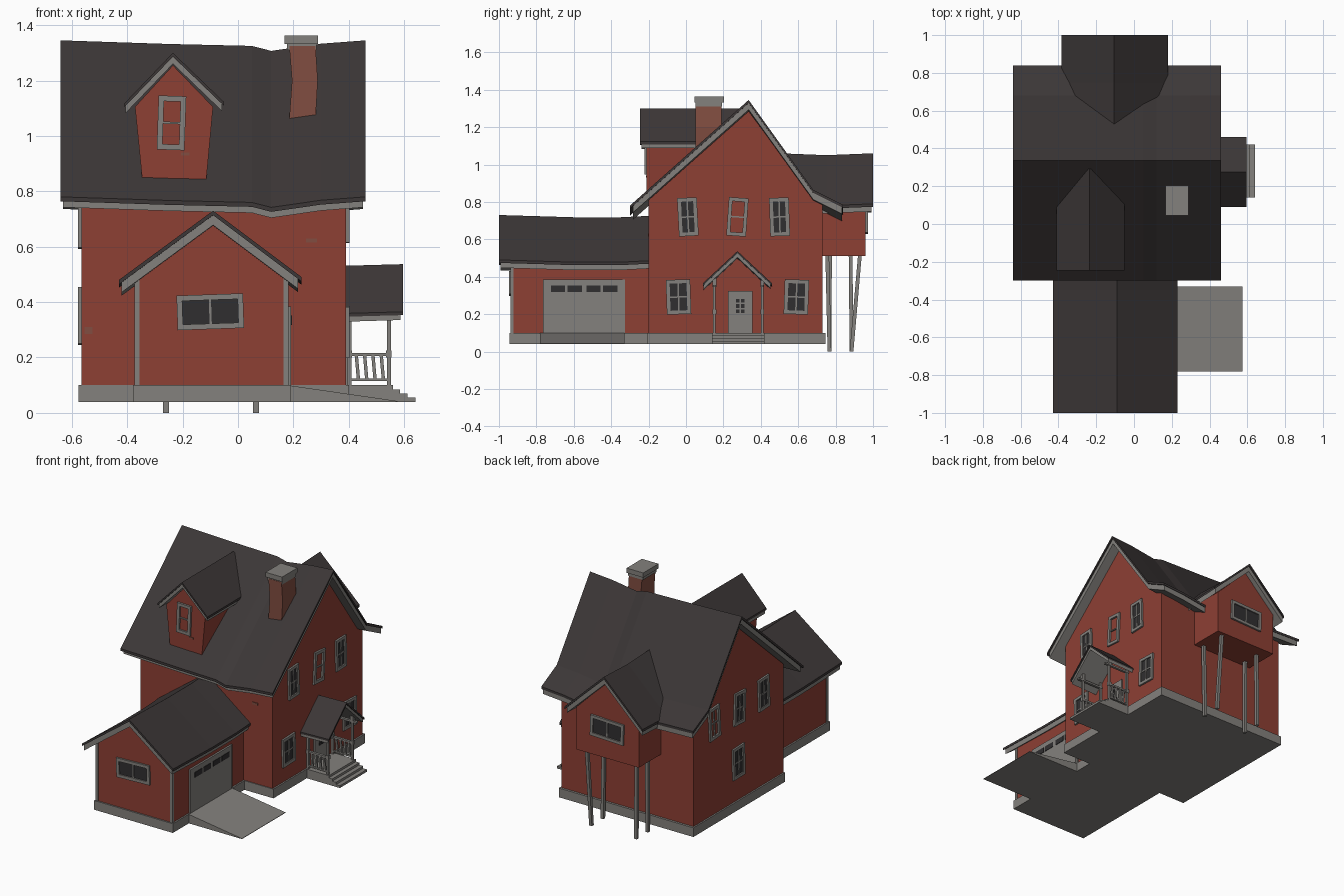
import bpy, bmesh, math
from mathutils import Vector, Matrix

if "Cube" in bpy.data.objects:
    bpy.data.objects.remove(bpy.data.objects["Cube"])

COL = {"red_siding": (0.27, 0.05, 0.034), "grey_trim": (0.23, 0.22, 0.205),
       "dark_shingle": (0.045, 0.038, 0.038), "dark_glass": (0.03, 0.028, 0.03),
       "brown_brick": (0.22, 0.075, 0.052)}
MATS = []
for n, c in COL.items():
    m = bpy.data.materials.new(n)
    m.diffuse_color = (*c, 1)
    m.use_nodes = True
    m.node_tree.nodes["Principled BSDF"].inputs["Base Color"].default_value = m.diffuse_color
    MATS.append(m)
RED, TRIM, ROOF, GLASS, BRICK = range(5)


def finish(name, bm):
    bmesh.ops.recalc_face_normals(bm, faces=bm.faces)
    me = bpy.data.meshes.new(name)
    bm.to_mesh(me)
    bm.free()
    for m in MATS:
        me.materials.append(m)
    ob = bpy.data.objects.new(name, me)
    bpy.context.collection.objects.link(ob)
    return ob


def loft(bm, rings, mat):
    """Closed solid through rings of equal length."""
    vs = [[bm.verts.new(p) for p in r] for r in rings]
    k = len(vs[0])
    fs = [bm.faces.new(vs[0]), bm.faces.new(vs[-1][::-1])]
    for a, b in zip(vs, vs[1:]):
        fs += [bm.faces.new((a[i], a[(i + 1) % k], b[(i + 1) % k], b[i])) for i in range(k)]
    for f in fs:
        f.material_index = mat


def box(bm, x0, x1, y0, y1, z0, z1, mat, M=Matrix()):
    ring = lambda z: [M @ Vector(p) for p in ((x0, y0, z), (x1, y0, z), (x1, y1, z), (x0, y1, z))]
    loft(bm, [ring(z0), ring(z1)], mat)


def boxes(name, mat, *dims):
    bm = bmesh.new()
    for d in dims:
        box(bm, *d, mat)
    return finish(name, bm)


def at(axis, a, u, z):
    return Vector((a, u, z)) if axis == 'x' else Vector((u, a, z))


def prism(name, axis, prof, a0, a1, mat):
    bm = bmesh.new()
    loft(bm, [[at(axis, a, u, z) for u, z in prof] for a in (a0, a1)], mat)
    return finish(name, bm)


def roof(name, axis, prof, sag, inset=(0.008, 0.008), t=(0.016, 0.036)):
    """Shingle slab over a slightly smaller trim slab, sagging along its length."""
    bm = bmesh.new()
    lerp = lambda p, q, f: (p[0] + (q[0] - p[0]) * f, p[1] + (q[1] - p[1]) * f)
    small = [lerp(prof[0], prof[1], .025)] + prof[1:-1] + [lerp(prof[-1], prof[-2], .04)]
    for pr, drop, th, ins, mat in ((prof, 0, t[0], (0, 0), ROOF), (small, t[0], t[1], inset, TRIM)):
        st = [list(s) for s in sag]
        st[0][0] += ins[0]
        st[-1][0] -= ins[1]
        loft(bm, [[at(axis, a, u, z + d - drop) for u, z in pr] +
                  [at(axis, a, u, z + d - drop - th) for u, z in reversed(pr)] for a, d in st], mat)
    return finish(name, bm)


def wall_frame(side, u, wall, z, tilt=0):
    """Matrix whose local x runs along the wall, y outward, z up."""
    ang = {'-y': math.pi, '+y': 0, '+x': -math.pi / 2, '-x': math.pi / 2}[side]
    pos = (wall, u, z) if 'x' in side else (u, wall, z)
    return Matrix.Translation(pos) @ Matrix.Rotation(ang, 4, 'Z') @ Matrix.Rotation(math.radians(tilt), 4, 'Y')


def window(name, side, u, wall, z, w, h, cols=2, rows=2, tilt=0, glass=True, fr=0.02):
    M = wall_frame(side, u, wall, z, tilt)
    bm = bmesh.new()
    W, H = w / 2, h / 2
    for s in (-1, 1):
        a, b = sorted((s * W, s * (W - fr)))
        box(bm, a, b, -.005, .012, -H, H, TRIM, M)
        a, b = sorted((s * H, s * (H - fr)))
        box(bm, -W + fr, W - fr, -.005, .012, a, b, TRIM, M)
    for i in range(1, cols):
        c = -W + fr + (w - 2 * fr) * i / cols
        box(bm, c - .004, c + .004, -.005, .008, -H + fr, H - fr, TRIM, M)
    for i in range(1, rows):
        c = -H + fr + (h - 2 * fr) * i / rows
        box(bm, -W + fr, W - fr, -.005, .007, c - .004, c + .004, TRIM, M)
    if glass:
        box(bm, -W + fr, W - fr, -.003, .004, -H + fr, H - fr, GLASS, M)
    return finish(name, bm)


def beam(bm, p, q, w, mat=TRIM):
    loft(bm, [[Vector(c) + Vector((dx * w, dy * w, 0)) / 2 for dx, dy in ((-1, -1), (1, -1), (1, 1), (-1, 1))]
              for c in (p, q)], mat)


# foundations and sloped driveway
boxes("foundation", TRIM, (-.575, .40, -.205, .745, .04, .10))
boxes("garage_foundation", TRIM, (-.38, .19, -.945, -.2, .04, .10))
prism("driveway", 'y', [(.18, .04), (.575, .04), (.575, .043), (.18, .10)], -.78, -.33, TRIM)

# walls
prism("house_walls", 'x', [(-.2, .1), (.73, .1), (.73, .79), (.67, .83), (.335, 1.285), (-.2, .81)], -.565, .39, RED)
prism("garage_walls", 'y', [(-.37, .1), (.18, .1), (.18, .485), (-.09, .685), (-.37, .48)], -.935, -.19, RED)
prism("rear_bay_walls", 'y', [(-.33, .51), (.12, .51), (.12, .79), (-.105, 1.01), (-.33, .79)], .68, .96, RED)
prism("dormer_walls", 'y', [(-.345, .835), (-.115, .835), (-.09, 1.105), (-.235, 1.255), (-.372, 1.105)], -.21, .1, RED)

# roofs
roof("main_roof", 'x', [(-.30, .78), (.335, 1.345), (.68, .865), (.84, .785)],
     [(-.64, 0), (-.25, -.013), (.05, -.02), (.12, -.038), (.3, -.012), (.46, 0)])
roof("garage_roof", 'y', [(-.43, .48), (-.09, .73), (.23, .49)], [(-1, 0), (-.6, -.012), (-.35, -.012), (-.19, -.004)])
roof("rear_bay_roof", 'y', [(-.385, .79), (-.105, 1.06), (.18, .79)], [(.5, 0), (.75, -.01), (1, 0)])
roof("dormer_roof", 'y', [(-.41, 1.118), (-.235, 1.30), (-.05, 1.122)], [(-.245, 0), (.29, 0)], t=(.014, .026))
roof("porch_roof", 'x', [(.09, .365), (.275, .537), (.46, .365)], [(.38, -.006), (.595, 0)], t=(.012, .022))

# chimney with two-step cap
bm = bmesh.new()
loft(bm, [[(x0, .05, z), (x1, .05, z), (x1, .19, z), (x0, .19, z)]
          for x0, x1, z in ((.185, .28, 1.06), (.195, .288, 1.2), (.185, .28, 1.325))], BRICK)
finish("chimney", bm)
boxes("chimney_cap", TRIM, (.177, .284, .052, .192, 1.31, 1.332), (.168, .288, .045, .203, 1.332, 1.363))

# windows
for i, (y, t, g) in enumerate(((.01, 3, True), (.275, -4, False), (.50, 2, True))):
    window(f"upper_right_window_{i}", '+x', y, .39, .72, .105, .205, 2 if g else 1, 2, t, g)
for i, (y, t) in enumerate(((-.04, 2), (.59, -2))):
    window(f"lower_right_window_{i}", '+x', y, .39, .292, .13, .185, 2, 2, t)
for i, (y, t, g) in enumerate(((.01, 3, True), (.26, -3, True), (.52, 4, False))):
    window(f"upper_left_window_{i}", '-x', y, -.565, .70, .11, .21, 2, 2, t, g)
window("lower_left_window", '-x', .27, -.565, .35, .12, .205, 2, 2, 2)
window("garage_window", '-y', -.10, -.935, .365, .24, .125, 2, 1, 2)
window("rear_bay_window", '+y', -.105, .96, .70, .24, .135, 2, 1, -2)
window("dormer_window", '-y', -.24, -.21, 1.047, .10, .195, 1, 2, -2, False)

# garage corner boards
boxes("garage_corner_boards", TRIM,
      *[(x - .009, x + .009, y - .009, y + .009, .1, .485) for x in (-.364, .174) for y in (-.93,)],
      (.172, .187, -.345, -.325, .1, .385))

# garage door with four small panes
bm = bmesh.new()
box(bm, .175, .192, -.765, -.34, .10, .385, TRIM)
for i in range(4):
    c = -.685 + i * .09
    if i > 1:
        c += .01
    box(bm, .19, .195, c - .038, c + .038, .318, .352, GLASS)
finish("garage_door", bm)

# front door with small panes
bm = bmesh.new()
box(bm, .385, .40, .225, .355, .10, .325, TRIM)
for y in (.277, .303):
    for z in (.215, .243, .271):
        box(bm, .398, .403, y - .009, y + .009, z - .01, z + .01, GLASS)
finish("front_door", bm)

# porch base, steps, posts and railings
boxes("porch_base", TRIM, (.38, .56, .14, .42, .04, .10))
boxes("porch_steps", TRIM, *[(.55, .585 + i * .0275, .14, .42, .04, .085 - i * .015) for i in range(3)])
bm = bmesh.new()
for y in (.152, .407):
    for x in (.402, .545):
        beam(bm, (x, y, .10), (x, y, .385), .014)
        beam(bm, (x, y, .20), (x, y, .225), .02)
    beam(bm, (.545, y, .345), (.545, y, .395), .02)
    box(bm, .395, .55, y - .008, y + .008, .205, .217, TRIM)
    box(bm, .395, .55, y - .006, y + .006, .115, .124, TRIM)
    box(bm, .39, .58, y - .008, y + .008, .345, .357, TRIM)
    for i in range(4):
        x = .43 + i * .03
        beam(bm, (x + .005, y, .12), (x - .003, y, .21), .012)
finish("porch_posts_and_rails", bm)

# stilts under the rear bay
bm = bmesh.new()
for x, yt in ((-.26, (.77, .88)), (.065, (.755, .93))):
    for yb, y in zip((.767, .885), yt):
        beam(bm, (x, yb, 0), (x, y, .52), .02)
finish("rear_bay_stilts", bm)

# patches of exposed brick
boxes("brick_patches", BRICK, (-.555, -.525, -.204, -.19, .285, .31), (.245, .285, -.204, -.19, .615, .63),
      (-.205, -.175, -.214, -.2, .93, .94))
